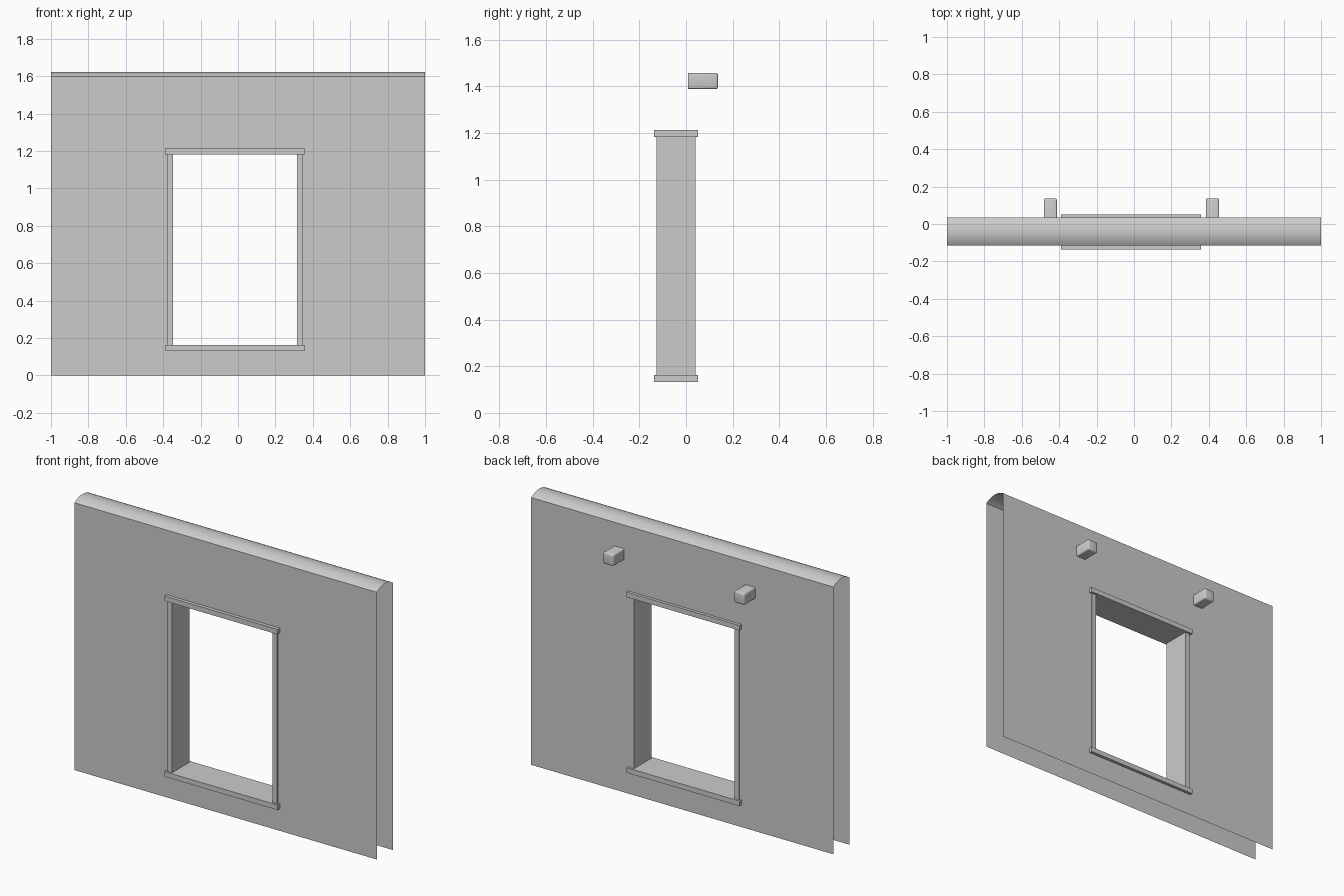
import bpy, bmesh, math

cube = bpy.data.objects.get("Cube")
if cube:
    bpy.data.objects.remove(cube, do_unlink=True)

plaster = bpy.data.materials.new("plain_grey")
plaster.use_nodes = True
GREY = (0.6, 0.6, 0.6, 1)
plaster.diffuse_color = GREY
plaster.node_tree.nodes["Principled BSDF"].inputs["Base Color"].default_value = GREY


def finish(name, bm):
    mesh = bpy.data.meshes.new(name)
    bm.to_mesh(mesh)
    bm.free()
    mesh.materials.append(plaster)
    obj = bpy.data.objects.new(name, mesh)
    bpy.context.collection.objects.link(obj)
    return obj


def smooth(obj):
    bpy.ops.object.select_all(action='DESELECT')
    obj.select_set(True)
    bpy.context.view_layer.objects.active = obj
    bpy.ops.object.shade_smooth_by_angle(angle=math.radians(30))


def box(name, xs, ys, zs):
    bm = bmesh.new()
    bmesh.ops.create_cube(bm, size=1)
    for v in bm.verts:
        v.co = [r[0] if c < 0 else r[1] for c, r in zip(v.co, (xs, ys, zs))]
    return finish(name, bm)


FRONT, BACK = -0.116, 0.034
EAVE, RIDGE = 1.598, 1.622
OPEN_X, OPEN_Z = (-0.348, 0.316), (0.162, 1.182)
TRIM, LAP = 0.03, 0.015


# Wall: two open sheets, each with a window hole
def sheet(name, y, flip):
    bm = bmesh.new()
    xs = [-1, OPEN_X[0] - LAP, OPEN_X[1] + LAP, 1]
    zs = [0, OPEN_Z[0] - LAP, OPEN_Z[1] + LAP, EAVE]
    grid = [[bm.verts.new((x, y, z)) for x in xs] for z in zs]
    for i in range(3):
        for j in range(3):
            if (i, j) != (1, 1):
                quad = [grid[i][j], grid[i][j + 1], grid[i + 1][j + 1], grid[i + 1][j]]
                bm.faces.new(quad[::-1] if flip else quad)
    finish(name, bm)


sheet("wall_front", FRONT, False)
sheet("wall_back", BACK, True)

# Shallow rounded cap joining the sheets, open at both ends
half, rise = (BACK - FRONT) / 2, RIDGE - EAVE
radius = (half * half + rise * rise) / (2 * rise)
spread = math.asin(half / radius)
bm = bmesh.new()
rows = []
STEPS = 16
for i in range(STEPS + 1):
    a = spread * (2 * i / STEPS - 1)
    y = (FRONT + BACK) / 2 + radius * math.sin(a)
    z = RIDGE - radius + radius * math.cos(a)
    rows.append([bm.verts.new((x, y, z)) for x in (-1, 1)])
for p, q in zip(rows, rows[1:]):
    bm.faces.new((p[0], p[1], q[1], q[0]))
smooth(finish("wall_cap", bm))

# Window frame: jambs between a sill and a lintel
JAMB_Y, BAR_Y = (-0.126, 0.04), (-0.137, 0.052)
BAR_X = (-0.39, 0.358)
box("right_jamb", (OPEN_X[0] - TRIM, OPEN_X[0]), JAMB_Y, OPEN_Z)
box("left_jamb", (OPEN_X[1], OPEN_X[1] + TRIM), JAMB_Y, OPEN_Z)
box("sill", BAR_X, BAR_Y, (OPEN_Z[0] - TRIM, OPEN_Z[0]))
box("lintel", BAR_X, BAR_Y, (OPEN_Z[1], OPEN_Z[1] + TRIM))

# Rounded brackets on the back
for side, x in (("right", -0.447), ("left", 0.42)):
    bracket = box(side + "_bracket", (x - 0.035, x + 0.035), (0.008, 0.137), (1.388, 1.457))
    bm = bmesh.new()
    bm.from_mesh(bracket.data)
    edges = [e for e in bm.edges if max(v.co.y for v in e.verts) > BACK]
    bmesh.ops.bevel(bm, geom=edges, offset=0.009, segments=3, profile=0.5, affect='EDGES')
    bm.to_mesh(bracket.data)
    bm.free()
    smooth(bracket)
